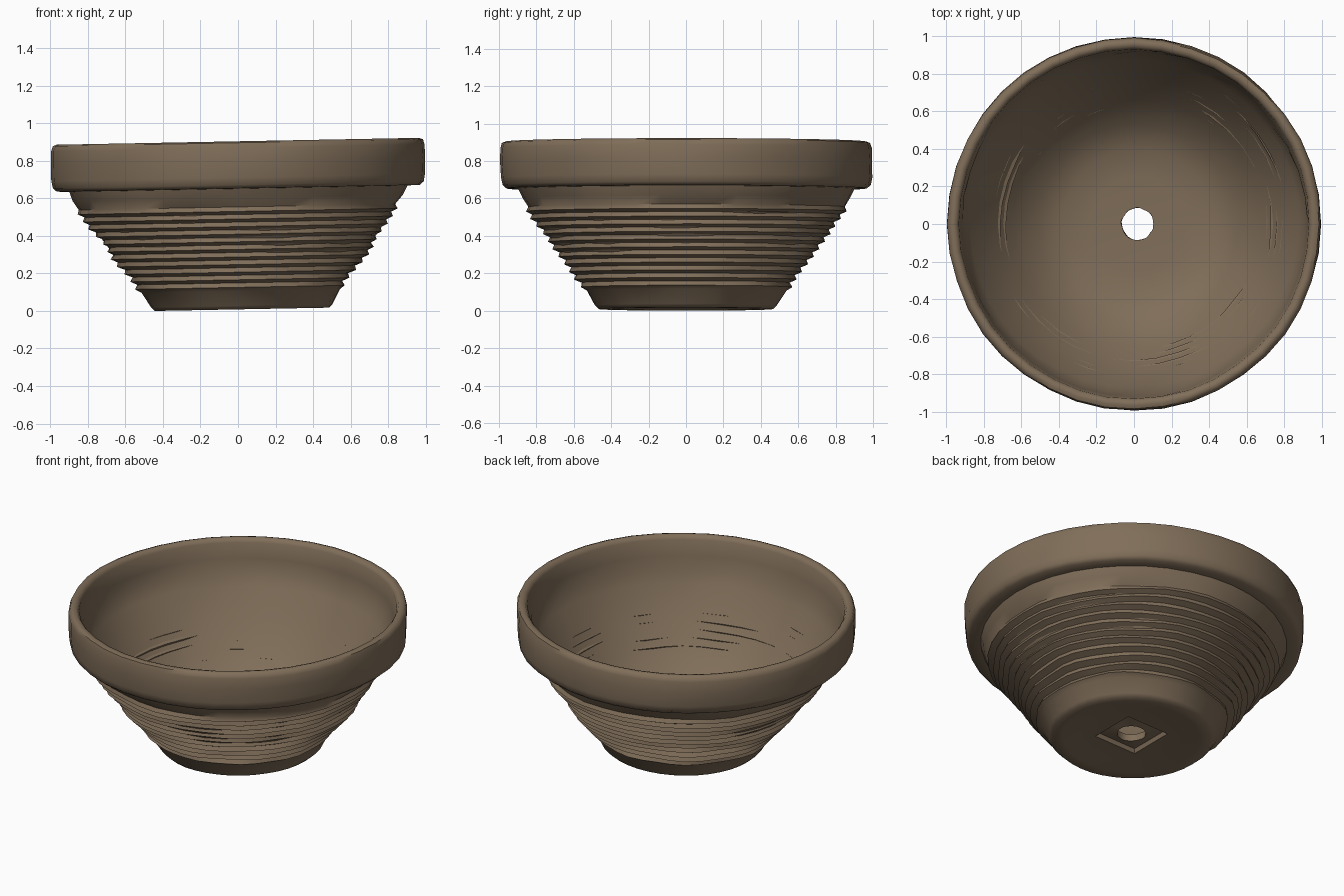
import bpy, bmesh, math
from math import sin, cos, pi
from mathutils import Vector, noise

cube = bpy.data.objects.get("Cube")
if cube:
    bpy.data.objects.remove(cube, do_unlink=True)

clay = bpy.data.materials.new("brown_clay")
clay.use_nodes = True
colour = (0.215, 0.155, 0.1, 1)
clay.diffuse_color = colour
clay.node_tree.nodes["Principled BSDF"].inputs["Base Color"].default_value = colour
clay.node_tree.nodes["Principled BSDF"].inputs["Roughness"].default_value = 0.9

SEGMENTS = 40
TILT = 0.019


def spin_point(radius, z, angle, wobble):
    """Point on the hand-thrown surface, with a slight tilt and uneven walls."""
    d = Vector((cos(angle), sin(angle), 0))
    n = noise.noise(Vector((d.x * 2.5, d.y * 2.5, z * 9)))
    r = radius + wobble * n
    x = r * d.x + 0.02 * max(0, 1 - z / 0.7)
    y = r * d.y
    return Vector((x, y, z + TILT * x + 0.01 * (1 - z)))


# Outer wall: foot, then throwing ridges up to the underside of the rim
outer = [(0.40, 0.0, 0), (0.465, 0.0, 0.004), (0.485, 0.02, 0.008), (0.53, 0.10, 0.015)]
RIDGES = 11
for i in range(RIDGES):
    t = (i + 0.5) / RIDGES
    z = 0.11 + 0.45 * t
    r = 0.535 + 0.325 * t ** 0.93
    outer += [(r + 0.006, z - 0.012, 0.024), (r - 0.003, z + 0.012, 0.024)]
outer += [(0.878, 0.60, 0.015), (0.90, 0.65, 0.004)]

# Heavy rim band with rounded lip
rim = [(0.965, 0.652, 0.008), (0.985, 0.67, 0.008), (0.992, 0.71, 0.01),
       (0.994, 0.80, 0.01), (0.994, 0.87, 0.008), (0.985, 0.897, 0.006),
       (0.965, 0.905, 0.004), (0.945, 0.90, 0.004), (0.932, 0.88, 0.006)]

# Smooth inside down to the floor and drain hole
inner = [(0.92, 0.78, 0.012), (0.905, 0.69, 0.02), (0.875, 0.62, 0.008),
         (0.78, 0.46, 0.006), (0.66, 0.29, 0.006), (0.53, 0.155, 0.006),
         (0.40, 0.09, 0.006), (0.25, 0.078, 0), (0.085, 0.075, 0.006)]

# Drain hole wall and the recessed underside of the foot
under = [(0.085, 0.03, 0.006), (0.14, 0.045, 0), (0.15, 0.02, 0), (0.30, 0.018, 0)]

profile = outer + rim + inner + under
bm = bmesh.new()
rings = []
square_rows = {len(profile) - 3, len(profile) - 2}
for row, (r, z, wobble) in enumerate(profile):
    ring = []
    for s in range(SEGMENTS):
        a = 2 * pi * s / SEGMENTS
        # The cut around the drain hole is roughly square
        k = 1 / max(abs(cos(a)), abs(sin(a))) if row in square_rows else 1
        ring.append(bm.verts.new(spin_point(r * k, z, a, wobble)))
    rings.append(ring)
for i, ring in enumerate(rings):
    nxt = rings[(i + 1) % len(rings)]
    for s in range(SEGMENTS):
        t = (s + 1) % SEGMENTS
        bm.faces.new((ring[s], ring[t], nxt[t], nxt[s]))
bmesh.ops.recalc_face_normals(bm, faces=bm.faces)

# Rest on the ground
low = min(v.co.z for v in bm.verts)
bmesh.ops.translate(bm, verts=bm.verts, vec=(0, 0, -low))

mesh = bpy.data.meshes.new("clay_bowl")
bm.to_mesh(mesh)
bm.free()
mesh.materials.append(clay)
bowl = bpy.data.objects.new("clay_bowl", mesh)
bpy.context.collection.objects.link(bowl)

bpy.context.view_layer.objects.active = bowl
bowl.select_set(True)
bpy.ops.object.shade_smooth_by_angle(angle=math.radians(50))
